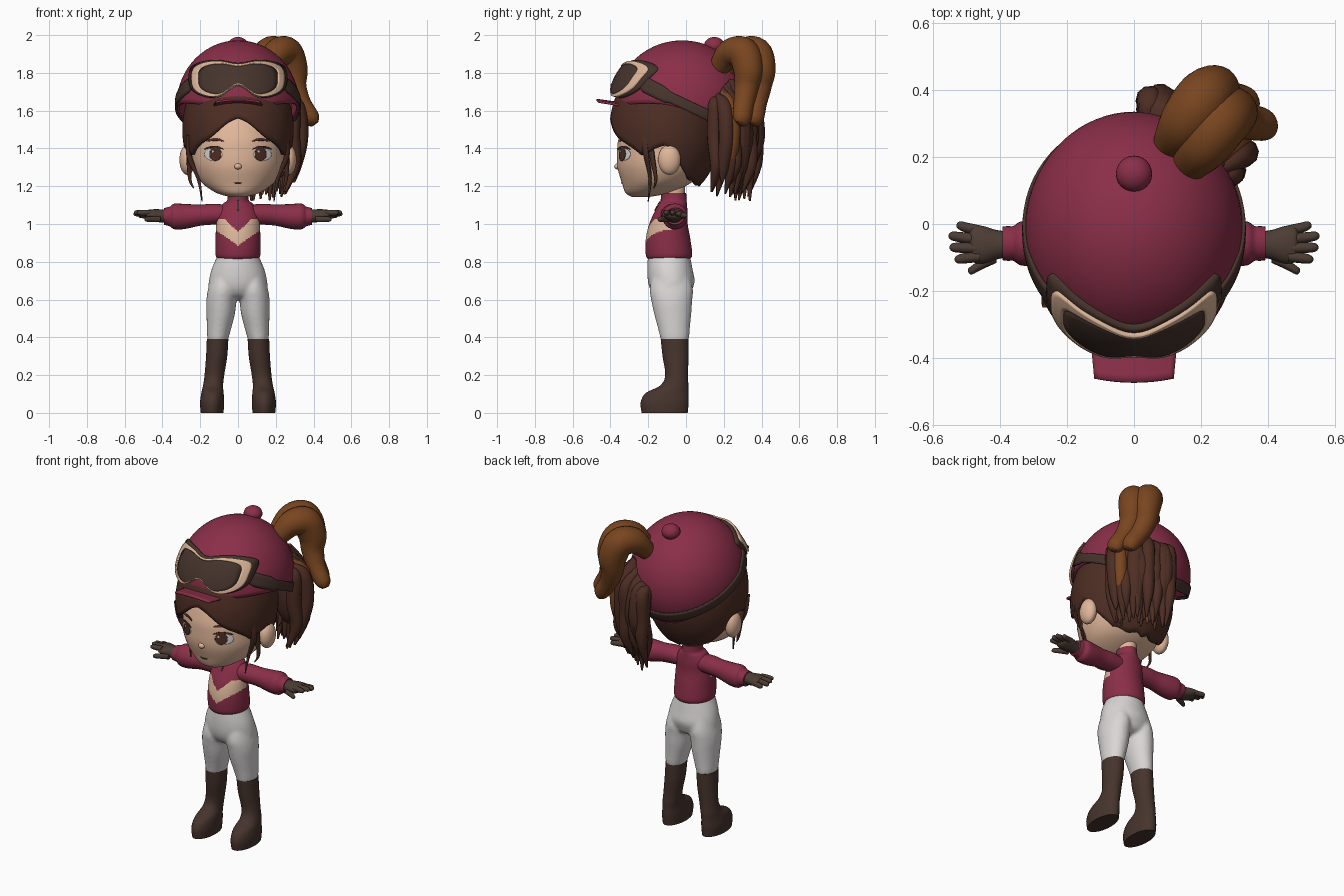
import bpy, bmesh, random
from math import sin, cos, pi, acos, exp, copysign
from mathutils import Vector
from mathutils.bvhtree import BVHTree

cube = bpy.data.objects.get("Cube")
if cube:
    bpy.data.objects.remove(cube, do_unlink=True)
random.seed(4)


def material(name, r, g, b):
    m = bpy.data.materials.new(name)
    m.use_nodes = True
    m.diffuse_color = (r, g, b, 1)
    node = m.node_tree.nodes["Principled BSDF"]
    node.inputs["Base Color"].default_value = (r, g, b, 1)
    node.inputs["Roughness"].default_value = 0.8
    return m


MAROON = material("maroon cloth", 0.255, 0.028, 0.065)
CREAM = material("cream trim", 0.72, 0.47, 0.32)
LEATHER = material("boot leather", 0.062, 0.034, 0.026)
GLOVE = material("glove brown", 0.072, 0.046, 0.034)
HAIR = material("dark brown hair", 0.075, 0.027, 0.017)
TAIL = material("chestnut hair", 0.19, 0.06, 0.014)
SKIN = material("skin", 0.75, 0.47, 0.32)
PANTS = material("off white cloth", 0.7, 0.67, 0.67)
WHITE = material("eye white", 0.7, 0.7, 0.7)


def finish(name, bm, mat, thick=0):
    bmesh.ops.recalc_face_normals(bm, faces=bm.faces)
    me = bpy.data.meshes.new(name)
    bm.to_mesh(me)
    bm.free()
    me.materials.append(mat)
    for p in me.polygons:
        p.use_smooth = True
    me.set_sharp_from_angle(angle=0.9)
    ob = bpy.data.objects.new(name, me)
    bpy.context.collection.objects.link(ob)
    if thick:
        mod = ob.modifiers.new("thickness", "SOLIDIFY")
        mod.thickness = thick
        mod.offset = 0
    return ob


def skin_rows(bm, rows, closed=True):
    """Bridge successive rows of points with quads."""
    vs = [[bm.verts.new(p) for p in row] for row in rows]
    n = len(vs[0])
    for a, b in zip(vs, vs[1:]):
        for i in range(n if closed else n - 1):
            j = (i + 1) % n
            bm.faces.new((a[i], a[j], b[j], b[i]))
    return vs


UPRIGHT = (Vector((1, 0, 0)), Vector((0, 1, 0)))
SIDEWAYS = (Vector((0, 1, 0)), Vector((0, 0, 1)))


def loft(name, rings, mat, frame=None, segs=24, steps=5):
    """Smooth tube through rings (x, y, z, half width, half depth)."""
    k = [rings[0]] + list(rings) + [rings[-1]]
    path = []
    for i in range(1, len(k) - 2):
        for s in range(steps):
            t = s / steps
            path.append([0.5 * (2 * b + (c - a) * t + (2 * a - 5 * b + 4 * c - d) * t * t
                                + (3 * b - a - 3 * c + d) * t ** 3)
                         for a, b, c, d in zip(k[i - 1], k[i], k[i + 1], k[i + 2])])
    path.append(list(rings[-1]))
    rows = []
    for i, p in enumerate(path):
        u, v = frame or (None, None)
        if not frame:
            t = Vector(path[min(i + 1, len(path) - 1)][:3]) - Vector(path[max(i - 1, 0)][:3])
            u = Vector((-0.64, 0.77, 0)).cross(t).normalized()
            v = t.cross(u).normalized()
        rows.append([Vector(p[:3]) + u * p[3] * cos(2 * pi * j / segs) + v * p[4] * sin(2 * pi * j / segs)
                     for j in range(segs)])
    bm = bmesh.new()
    vs = skin_rows(bm, rows)
    bm.faces.new(vs[0])
    bm.faces.new(vs[-1])
    return finish(name, bm, mat)


def ball(name, c, r, mat):
    bm = bmesh.new()
    bmesh.ops.create_uvsphere(bm, u_segments=24, v_segments=14, radius=1)
    for v in bm.verts:
        v.co = Vector(c) + Vector(a * b for a, b in zip(v.co, r))
    return finish(name, bm, mat)


def dome(name, c, r, bottom, mat, top=None, thick=0.012, segs=72, n=22):
    """Part of an ellipsoid between two heights that depend on direction."""
    def polar(fn, th):
        return acos(max(-1, min(1, (fn(th) - c[2]) / r[2])))
    rows = []
    for i in range(n + 1):
        row = []
        for j in range(segs):
            th = 2 * pi * j / segs
            a = polar(top, th) if top else 0.01
            ph = a + (polar(bottom, th) - a) * i / n
            row.append((c[0] + r[0] * sin(ph) * cos(th), c[1] + r[1] * sin(ph) * sin(th), c[2] + r[2] * cos(ph)))
        rows.append(row)
    bm = bmesh.new()
    vs = skin_rows(bm, rows)
    if not top:
        bm.faces.new(vs[0])
    return finish(name, bm, mat, thick)


def tree(ob):
    return BVHTree.FromPolygons([v.co for v in ob.data.vertices], [p.vertices for p in ob.data.polygons])


def patch(name, target, c, outline, mat, lift, s0=0.02, s1=1.0, thick=0.004, n=8, segs=96):
    """Plate laid on the front of a surface, bounded by a closed outline."""
    rows = []
    for i in range(n + 1):
        s = s0 + (s1 - s0) * i / n
        row = []
        for j in range(segs):
            dx, dz = outline(2 * pi * j / segs)
            x, z = c[0] + s * dx, c[1] + s * dz
            hit = target.ray_cast(Vector((x, -2, z)), Vector((0, 1, 0)))[0]
            row.append((x, (hit.y if hit else c[2]) - lift, z))
        rows.append(row)
    bm = bmesh.new()
    vs = skin_rows(bm, rows)
    if s0 < 0.1:
        bm.faces.new(vs[0])
    return finish(name, bm, mat, thick)


def oval(rx, rz, bend=0):
    return lambda t: (rx * cos(t), rz * sin(t) - bend * cos(t) ** 2)


# Sweater with a chevron chosen by height on the chest
body = loft("sweater", [(0, -.09, .815, .108, .112), (0, -.09, .84, .119, .123), (0, -.095, .92, .119, .118),
                        (0, -.093, 1.0, .115, .102), (0, -.08, 1.06, .108, .088), (0, -.07, 1.105, .082, .075),
                        (0, -.065, 1.125, .058, .068), (0, -.065, 1.165, .054, .066)],
            MAROON, UPRIGHT, segs=120, steps=12)
body.data.materials.append(CREAM)
for p in body.data.polygons:
    x, y, z = p.center
    if y < -.08 and .885 + .7 * abs(x) < z < min(.957 + 1.0 * abs(x), 1.025):
        p.material_index = 1
patch("zip", tree(body), (0, 1.1, -.15), oval(.006, .03), LEATHER, .003)
loft("neck", [(0, -.06, 1.12, .048, .05), (0, -.06, 1.25, .055, .06)], SKIN, UPRIGHT)

# Trousers: seat and legs fused into one garment
trousers = [loft("trousers", [(0, -.09, .83, .11, .112), (0, -.085, .76, .14, .12), (0, -.078, .7, .154, .124),
                              (0, -.078, .655, .155, .112), (0, -.075, .62, .13, .09), (0, -.075, .6, .07, .05)],
                 PANTS, UPRIGHT, segs=48)]
for s in (1, -1):
    trousers.append(loft("trouser_leg", [(s * .07, -.08, .76, .06, .09), (s * .08, -.078, .66, .078, .114),
                                         (s * .088, -.075, .59, .08, .108), (s * .092, -.07, .52, .075, .098),
                                         (s * .1, -.064, .45, .065, .085), (s * .106, -.06, .4, .057, .077),
                                         (s * .107, -.06, .372, .051, .068)], PANTS, UPRIGHT))
bpy.ops.object.select_all(action="DESELECT")
for ob in trousers:
    ob.select_set(True)
bpy.context.view_layer.objects.active = trousers[0]
bpy.ops.object.join()
fuse = trousers[0].modifiers.new("fuse", "REMESH")
fuse.mode = "VOXEL"
fuse.voxel_size = .009
fuse.use_smooth_shade = True
soften = trousers[0].modifiers.new("soften", "SMOOTH")
soften.iterations = 6

# Limbs, mirrored
for s, side in ((1, "left"), (-1, "right")):
    loft(side + "_boot", [(s * .108, -.06, .392, .057, .074), (s * .113, -.055, .3, .056, .069),
                          (s * .125, -.05, .2, .052, .06), (s * .132, -.062, .145, .053, .075),
                          (s * .135, -.1, .105, .059, .113), (s * .137, -.113, .055, .064, .127),
                          (s * .137, -.113, .0, .06, .122)], LEATHER, UPRIGHT, segs=32)
    loft(side + "_sleeve", [(s * .05, -.075, 1.05, .06, .05), (s * .13, -.07, 1.052, .06, .055),
                            (s * .2, -.065, 1.047, .056, .056), (s * .28, -.06, 1.04, .064, .066),
                            (s * .335, -.058, 1.04, .066, .068), (s * .36, -.058, 1.04, .052, .053),
                            (s * .375, -.058, 1.04, .052, .048), (s * .392, -.058, 1.04, .05, .044)],
         MAROON, SIDEWAYS)
    loft(side + "_glove", [(s * .375, -.06, 1.042, .038, .036), (s * .41, -.062, 1.043, .044, .035),
                           (s * .45, -.062, 1.047, .056, .031), (s * .48, -.06, 1.05, .054, .024),
                           (s * .492, -.06, 1.05, .035, .012)], GLOVE, SIDEWAYS)
    for i, (tip, y0, y1, z) in enumerate([(.53, -.02, -.005, 1.045), (.553, -.046, -.036, 1.054), (.55, -.072, -.07, 1.06),
                                          (.535, -.097, -.105, 1.06), (.495, -.1, -.138, 1.025)]):
        x0 = .46 if i < 4 else .41
        loft(f"{side}_finger_{i + 1}", [(s * x0, y0, z, .016, .016), (s * (x0 + tip) / 2, (y0 + y1) / 2, z, .016, .016),
                                        (s * (tip - .01), y1, z, .013, .013), (s * tip, y1, z, .004, .004)],
             GLOVE, SIDEWAYS, segs=10, steps=3)

# Head and face
face = loft("face", [(0, -.24, 1.143, .04, .045), (0, -.205, 1.165, .115, .115), (0, -.155, 1.22, .192, .185),
                     (0, -.13, 1.3, .236, .233), (0, -.13, 1.38, .243, .235), (0, -.12, 1.46, .24, .235),
                     (0, -.11, 1.56, .21, .2), (0, -.11, 1.64, .09, .09)], SKIN, UPRIGHT, segs=64, steps=7)
surf = tree(face)
ball("nose", (0, -.362, 1.305), (.02, .018, .016), SKIN)
patch("mouth", surf, (0, 1.215, -.33), oval(.024, .003, -.005), HAIR, .002)
for s, side in ((1, "left"), (-1, "right")):
    ball(side + "_ear", (s * .268, -.088, 1.34), (.042, .06, .08), SKIN)
    patch(side + "_eye_white", surf, (s * .13, 1.368, -.33), oval(.046, .032), WHITE, .002)
    patch(side + "_iris", surf, (s * .12, 1.37, -.33), oval(.031, .036), HAIR, .005)
    patch(side + "_eye_glint", surf, (s * .12 - .012, 1.384, -.33), oval(.006, .006), WHITE, .008)
    patch(side + "_upper_lashes", surf, (s * .127, 1.408, -.33), oval(.05, .006, .012), HAIR, .006)
    patch(side + "_brow", surf, (s * .12, 1.448, -.33), oval(.045, .007, .01), HAIR, .004)

# Hair cap with a parted fringe, clear of the ears and low at the nape
EDGE = [(0, 1.56), (.5, 1.475), (.85, 1.405), (1.1, 1.37), (1.35, 1.4), (1.6, 1.41), (1.9, 1.32), (2.2, 1.23), (3.3, 1.2)]


def hairline(th):
    d = abs((th + pi / 2 + pi) % (2 * pi) - pi)
    for (a, za), (b, zb) in zip(EDGE, EDGE[1:]):
        if d <= b:
            return za + (zb - za) * (d - a) / (b - a) + .008 * sin(9 * d)


dome("hair_cap", (0, -.11, 1.5), (.285, .285, .37), hairline, HAIR, thick=.02, segs=120)
for s, side in ((1, "left"), (-1, "right")):
    for i, (x, y, z) in enumerate([(.19, -.2, 1.12), (.235, -.17, 1.19)]):
        loft(f"{side}_lock_{i + 1}", [(s * .25, -.23 + i * .03, 1.47, .03, .012), (s * .258, -.21 + i * .03, 1.36, .018, .012),
                                      (s * (x + .02), y + .01, 1.24, .01, .008), (s * x, y, z, .003, .003)],
             HAIR, segs=8)

# Riding cap, strap, button and peak
HC, HR = (0, -.02, 1.63), (.318, .348, .335)


def rim(th):
    y = HC[1] + .95 * HR[1] * sin(th)
    return 1.605 - .35 * y - .9 * y * y


def strap_height(sign):
    """Strap edge, wider at the buckles beside the goggles."""
    return lambda th: 1.63 - .5 * (HC[1] + .97 * HR[1] * sin(th)) + sign * (.042 if -.6 < sin(th) < -.25 else .03)


helmet = dome("helmet", HC, HR, rim, MAROON, thick=.014)
dome("goggle_strap", HC, [r * 1.035 for r in HR], strap_height(-1), LEATHER, strap_height(1), .01, n=4)
ball("helmet_button", (0, .15, 1.945), (.054, .054, .045), MAROON)
bm = bmesh.new()
skin_rows(bm, [[(u * (.13 - .012 * v), -.335 - v * (.138 - .012 * u * u), 1.638 + .02 * v - .012 * u * u)
                for u in [i / 8 - 1 for i in range(17)]] for v in [j / 6 for j in range(7)]], closed=False)
finish("helmet_peak", bm, MAROON, .01)


# Two-lobed goggles wrapped round the front of the helmet
def goggle(t):
    c, s = cos(t), sin(t)
    x = .238 * copysign(abs(c) ** .85, c)
    dip = exp(-(x / .075) ** 2)
    if s > 0:
        return x, s ** .55 * (.09 - .022 * dip)
    return x, -abs(s) ** .6 * (.112 - .076 * dip)


shell = tree(helmet)
GC = (0, 1.772, -.25)
patch("goggle_padding", shell, GC, goggle, LEATHER, .014, s1=1.05, thick=.03)
patch("goggle_frame", shell, GC, goggle, CREAM, .036, s0=.86, thick=.026, n=4)
patch("goggle_lens", shell, GC, goggle, LEATHER, .042, s1=.88, thick=.01)

# Dark ponytail: hanging wavy strands fanned round the back left of the helmet
for i in range(30):
    a = .5 + .95 * i / 29
    d = random.uniform(-.035, .035)
    w = random.uniform(-.015, .015)
    end = random.uniform(1.12, 1.25)
    rings = [(.3, 1.76 - .25 * abs(a - .9), .02), (.345 + d, 1.62, .04), (.355 + d + w, 1.46, .042),
             (.345 + d - w, 1.31, .032), (.315 + d + w, end, .005)]
    loft(f"ponytail_strand_{i + 1}", [(r * cos(a + w), r * sin(a + w), z, k, k) for r, z, k in rings],
         TAIL if i % 14 == 5 else HAIR, segs=10)
ball("ponytail_core", (.19, .26, 1.48), (.1, .1, .22), HAIR)

# Chestnut plume curling over the top, in two lobes
for k, name in ((-1, "inner"), (1, "outer")):
    rings = [(.13, .2, 1.82, .05, .05), (.178, .265, 1.9, .075, .078), (.23, .335, 1.905, .085, .085),
             (.262, .362, 1.82, .082, .078), (.27, .355, 1.73, .066, .066), (.305, .34, 1.64, .054, .056),
             (.36, .33, 1.56, .045, .05), (.38, .325, 1.53, .02, .03)]
    loft(name + "_plume", [(x - k * .027, y + k * .033, z, a, b) for x, y, z, a, b in rings], TAIL, steps=6)
